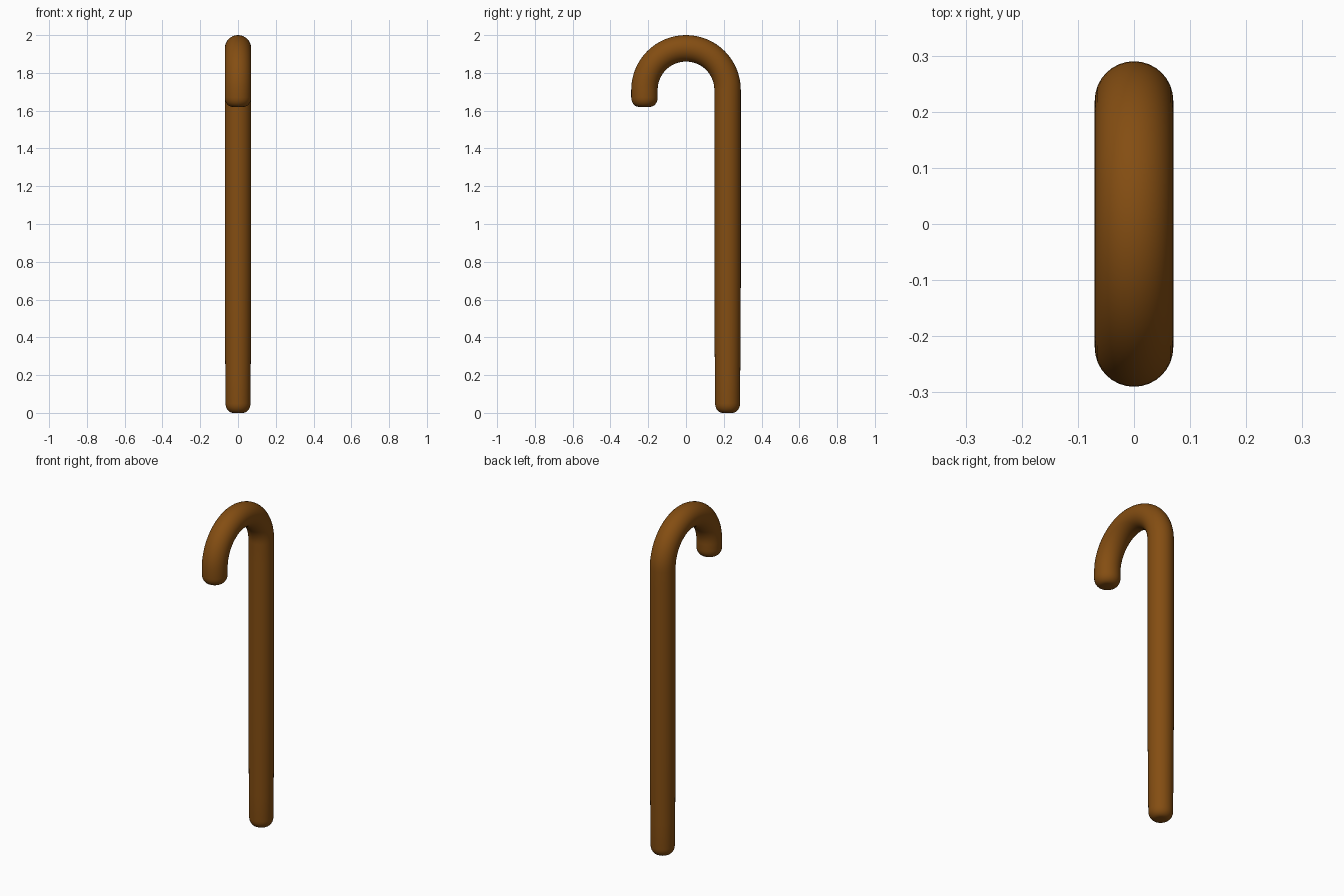
import bpy, bmesh, math
from mathutils import Vector

if "Cube" in bpy.data.objects:
    bpy.data.objects.remove(bpy.data.objects["Cube"])

SIDES, R, BEND, ARC_Z = 32, 0.07, 0.22, 1.71

# stations along the cane: (y, z, path angle, radius); angle 0 = heading up
stations = []
# rounded foot
for i in range(7):
    a = math.radians(90 * i / 6)
    stations.append((BEND, 0.05 * (1 - math.cos(a)), 0, 0.027 + 0.039 * math.sin(a)))
# gently tapered shaft
for z, r in ((0.2, 0.067), (0.44, 0.069), (0.7, R), (1.2, R), (1.6, R)):
    stations.append((BEND, z, 0, r))
# crook
for i in range(33):
    a = math.pi * i / 32
    stations.append((BEND * math.cos(a), ARC_Z + BEND * math.sin(a), a, R))
# rounded tip, heading down
for i in range(7):
    a = math.radians(90 * i / 6)
    stations.append((-BEND, 1.67 - 0.05 * math.sin(a), math.pi, 0.03 + 0.04 * math.cos(a)))

bm = bmesh.new()
rings = []
for y, z, a, r in stations:
    out = Vector((0, math.cos(a), math.sin(a)))
    side = Vector((1, 0, 0))
    ring = []
    for k in range(SIDES):
        t = 2 * math.pi * k / SIDES
        ring.append(bm.verts.new(Vector((0, y, z)) + r * (math.cos(t) * side + math.sin(t) * out)))
    rings.append(ring)
for p, q in zip(rings, rings[1:]):
    for k in range(SIDES):
        n = (k + 1) % SIDES
        bm.faces.new((p[k], p[n], q[n], q[k]))
bm.faces.new(rings[0][::-1])
bm.faces.new(rings[-1])
bmesh.ops.recalc_face_normals(bm, faces=bm.faces)

mesh = bpy.data.meshes.new("walking_cane")
bm.to_mesh(mesh)
bm.free()
cane = bpy.data.objects.new("walking_cane", mesh)
bpy.context.collection.objects.link(cane)

# brown wood
wood = bpy.data.materials.new("brown_wood")
wood.diffuse_color = (0.23, 0.075, 0.006, 1)
wood.use_nodes = True
wood.node_tree.nodes["Principled BSDF"].inputs["Base Color"].default_value = wood.diffuse_color
mesh.materials.append(wood)

bpy.context.view_layer.objects.active = cane
cane.select_set(True)
bpy.ops.object.shade_smooth_by_angle(angle=math.radians(40))
